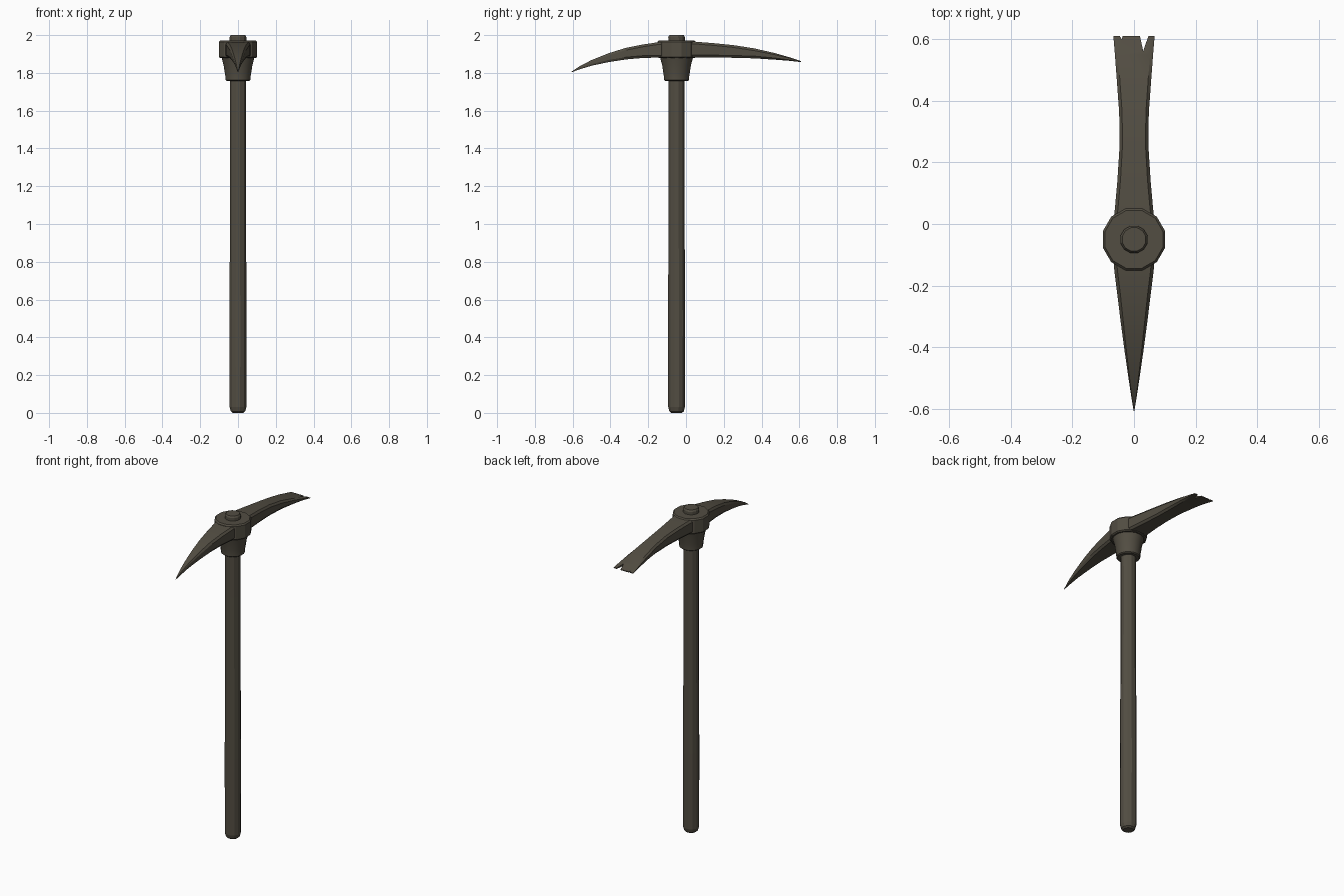
import bpy, bmesh, math

cube = bpy.data.objects.get("Cube")
if cube:
    bpy.data.objects.remove(cube, do_unlink=True)

AXIS_Y = -0.05
mat = bpy.data.materials.new("dark_weathered_brown")
mat.use_nodes = True
colour = (0.085, 0.075, 0.055, 1)
mat.diffuse_color = colour
shader = mat.node_tree.nodes["Principled BSDF"]
shader.inputs["Base Color"].default_value = colour
shader.inputs["Roughness"].default_value = 0.9


def finish(name, bm, smooth=None):
    bmesh.ops.recalc_face_normals(bm, faces=bm.faces)
    mesh = bpy.data.meshes.new(name)
    bm.to_mesh(mesh)
    bm.free()
    mesh.materials.append(mat)
    ob = bpy.data.objects.new(name, mesh)
    bpy.context.collection.objects.link(ob)
    bpy.ops.object.select_all(action='DESELECT')
    ob.select_set(True)
    bpy.context.view_layer.objects.active = ob
    if smooth:
        bpy.ops.object.shade_smooth_by_angle(angle=math.radians(smooth))
    return ob


def loft(bm, rings):
    """Bridge closed rings of points and cap both ends."""
    loops = [[bm.verts.new(p) for p in ring] for ring in rings]
    n = len(loops[0])
    for a, b in zip(loops, loops[1:]):
        for i in range(n):
            j = (i + 1) % n
            bm.faces.new((a[i], a[j], b[j], b[i]))
    bm.faces.new(loops[0])
    bm.faces.new(loops[-1])


def turned(name, profile, sides, smooth=None):
    """Faceted round part from (radius, height) pairs, flats facing the axes."""
    bm = bmesh.new()
    step = math.tau / sides
    grow = 1 / math.cos(step / 2)
    loft(bm, [[(r * grow * math.cos((i + 0.5) * step),
                AXIS_Y + r * grow * math.sin((i + 0.5) * step), z)
               for i in range(sides)] for r, z in profile])
    return finish(name, bm, smooth)


def blade(name, stations):
    """Arched blade from (y, half width, bottom, top), with chamfered edges."""
    rings = []
    for y, w, lo, hi in stations:
        c = min(0.012, (hi - lo) * 0.25)
        e = min(0.01, w * 0.2)
        half = [(w - e, lo), (w, lo + c), (w, hi - c), (w - e, hi)]
        section = half + [(-x, z) for x, z in reversed(half)]
        rings.append([(x, y, z) for x, z in section])
    bm = bmesh.new()
    loft(bm, rings)
    return finish(name, bm, 25)


def notch(target, outline):
    """Cut a chip, given as a plan outline, right through the blade."""
    bm = bmesh.new()
    loft(bm, [[(x, y, z) for x, y in outline] for z in (1.7, 2.1)])
    cutter = finish("chip_cutter", bm)
    cutter.hide_render = True
    mod = target.modifiers.new("chip", 'BOOLEAN')
    mod.operation = 'DIFFERENCE'
    mod.solver = 'EXACT'
    mod.object = cutter
    bpy.context.view_layer.objects.active = target
    bpy.ops.object.modifier_apply(modifier=mod.name)
    bpy.data.objects.remove(cutter, do_unlink=True)


# Shaft, running through the head and out of the top
turned("handle", [(0.028, 0), (0.038, 0.008), (0.044, 0.03), (0.045, 0.5),
                  (0.043, 0.95), (0.042, 1.5), (0.043, 1.9), (0.044, 1.99),
                  (0.038, 2.0)], 12)

# Flared socket below the head
turned("socket", [(0.06, 1.757), (0.066, 1.762), (0.067, 1.782), (0.07, 1.80),
                  (0.076, 1.84), (0.088, 1.885)], 16, 30)

# Eye ring that holds the two blades
turned("eye_ring", [(0.094, 1.878), (0.101, 1.884), (0.101, 1.964),
                    (0.094, 1.972)], 12)

# Pointed front blade
blade("pick_point", [(-0.08, 0.068, 1.882, 1.966), (-0.15, 0.064, 1.881, 1.962),
                     (-0.23, 0.054, 1.879, 1.95), (-0.32, 0.043, 1.871, 1.932),
                     (-0.41, 0.031, 1.857, 1.904), (-0.5, 0.018, 1.838, 1.868),
                     (-0.56, 0.009, 1.82, 1.837), (-0.607, 0.001, 1.803, 1.806)])

# Flat rear blade, waisted and then widening to a chipped edge
adze = blade("adze_blade", [(-0.02, 0.07, 1.882, 1.967), (0.05, 0.062, 1.882, 1.965),
                            (0.14, 0.054, 1.882, 1.958), (0.25, 0.047, 1.88, 1.947),
                            (0.36, 0.048, 1.877, 1.93), (0.47, 0.056, 1.87, 1.905),
                            (0.55, 0.062, 1.864, 1.882), (0.61, 0.067, 1.857, 1.862)])
notch(adze, [(0.017, 0.62), (0.03, 0.562), (0.05, 0.62)])
notch(adze, [(-0.052, 0.62), (-0.04, 0.6), (-0.034, 0.62)])
